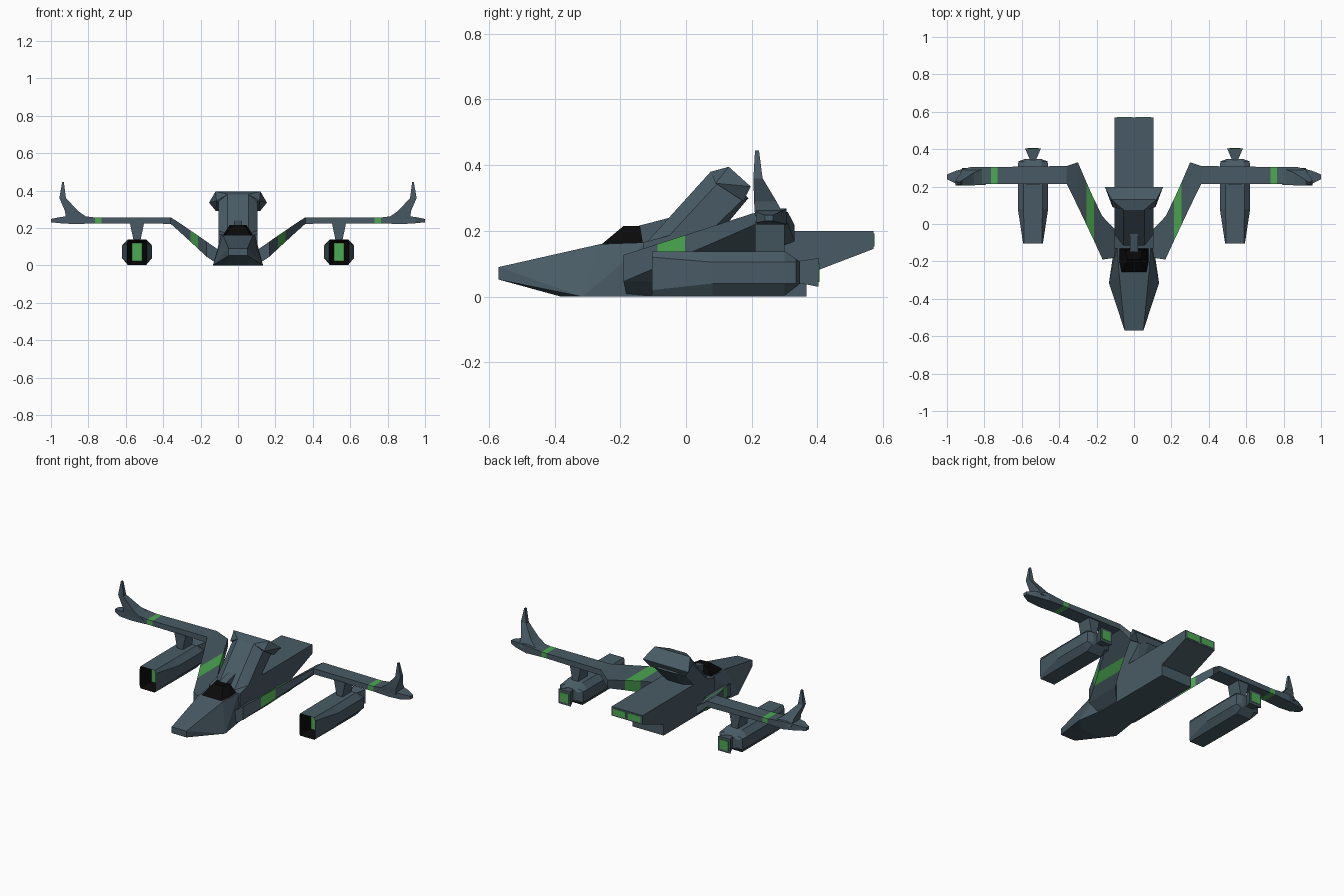
import bpy, bmesh

if "Cube" in bpy.data.objects:
    bpy.data.objects.remove(bpy.data.objects["Cube"])


def material(name, rgb):
    m = bpy.data.materials.new(name)
    m.diffuse_color = (*rgb, 1)
    m.use_nodes = True
    m.node_tree.nodes["Principled BSDF"].inputs["Base Color"].default_value = m.diffuse_color
    return m


SLATE = material("slate hull", (0.066, 0.105, 0.13))
GREEN = material("green glow", (0.072, 0.40, 0.085))
BLACK = material("black glass", (0.003, 0.003, 0.003))


def finish(name, bm, mats, mirror=False):
    bmesh.ops.recalc_face_normals(bm, faces=bm.faces)
    me = bpy.data.meshes.new(name)
    bm.to_mesh(me)
    bm.free()
    for m in mats:
        me.materials.append(m)
    ob = bpy.data.objects.new(name, me)
    bpy.context.collection.objects.link(ob)
    if mirror:
        mod = ob.modifiers.new("mirror", 'MIRROR')
        mod.use_mirror_merge = False
    return ob


def hull(name, pts, mat=SLATE):
    """Convex part, symmetric about x = 0."""
    bm = bmesh.new()
    for x, y, z in pts:
        for s in (1, -1):
            bm.verts.new((s * x, y, z))
    bmesh.ops.convex_hull(bm, input=bm.verts)
    bmesh.ops.dissolve_limit(bm, angle_limit=0.01, verts=bm.verts, edges=bm.edges)
    return finish(name, bm, [mat])


def loft(name, rings, mats=(SLATE,), bands={}, caps=(0, 0), mirror=True):
    """Skin a list of rings; bands maps segment index to material index."""
    bm = bmesh.new()
    vs = [[bm.verts.new(p) for p in r] for r in rings]
    n = len(vs[0])
    for i, (a, b) in enumerate(zip(vs, vs[1:])):
        for j in range(n):
            k = (j + 1) % n
            bm.faces.new((a[j], a[k], b[k], b[j])).material_index = bands.get(i, 0)
    for ring, c in ((vs[0], caps[0]), (vs[-1], caps[1])):
        bm.faces.new(ring).material_index = c
    return finish(name, bm, mats, mirror)


def rect_x(x, y0, y1, z0, z1):
    return [(x, y0, z0), (x, y1, z0), (x, y1, z1), (x, y0, z1)]


def rect_y(y, w, z0, z1, cx=0):
    return [(cx - w, y, z0), (cx + w, y, z0), (cx + w, y, z1), (cx - w, y, z1)]


def rect_z(z, x0, x1, y0, y1):
    return [(x0, y0, z), (x1, y0, z), (x1, y1, z), (x0, y1, z)]


# Nose and cockpit section
hull("nose", [(.05, -.57, .09), (.05, -.57, .052), (.06, -.38, 0), (.134, -.315, 0),
              (.08, -.26, .16), (.105, -.12, 0), (.09, -.12, .165)])
hull("canopy", [(.07, -.262, .155), (.085, -.215, .15), (.085, -.13, .155),
                (.033, -.19, .215), (.045, -.14, .215)], BLACK)
hull("spine", [(.022, -.15, .16), (.022, -.15, .214), (.022, -.05, .24), (.022, 0, .16)])

# Rear fuselage: side profile with stepped tail
profile = [(-.13, 0), (-.13, .165), (0, .2), (.57, .2), (.57, .145), (.366, .067), (.366, 0)]
loft("rear_fuselage", [[(x, y, z) for y, z in profile] for x in (-.105, .105)], mirror=False)
loft("tail_exhaust", [rect_y(y, .042, .153, .192, .05) for y in (.565, .573)], (GREEN,))

# Slanted tower and its flared cap
hull("tower", [(.055, -.12, .165), (.105, -.07, .165), (.105, .04, .165), (.05, .09, .18),
               (.055, .075, .38), (.105, .115, .365), (.105, .172, .295), (.05, .19, .30)])
hull("tower_cap", [(.055, .075, .38), (.115, .09, .345), (.12, .13, .395), (.155, .197, .335),
                   (.118, .175, .29), (.05, .19, .33)])

# Wings: rising root, level outer panel, tapered tip; green bands by segment
stations = [(.10, -.18, -.03, 0, .08), (.168, -.19, .04, .046, .127),
            (.215, -.087, .135, .09, .16), (.255, -.003, .225, .127, .187),
            (.30, .093, .33, .168, .218), (.36, .215, .31, .222, .257),
            (.73, .215, .305, .225, .256), (.765, .215, .305, .225, .256),
            (.87, .215, .305, .22, .268), (.95, .215, .285, .225, .258),
            (1.0, .24, .265, .23, .248)]
loft("wing", [rect_x(*s) for s in stations], (SLATE, GREEN), {2: 1, 6: 1})
loft("winglet", [rect_z(.245, .79, .92, .21, .30), rect_z(.29, .855, .925, .207, .275),
                 rect_z(.36, .92, .955, .205, .233), rect_z(.445, .931, .94, .21, .222)])

# Engine pods under the wings
CX = .54
loft("engine_pylon", [rect_z(.13, CX - .018, CX + .018, .21, .30),
                      rect_z(.228, CX - .038, CX + .038, .21, .30)])


def octagon(y, w, wi, z0, z1, zi0, zi1):
    half = [(wi, z0), (w, zi0), (w, zi1), (wi, z1)]
    return [(CX + x, y, z) for x, z in half] + [(CX - x, y, z) for x, z in half[::-1]]


# The first ring is the recessed green intake wall, the second the front rim
loft("engine_pod", [octagon(-.03, .026, .025, .022, .12, .024, .118),
                    octagon(-.103, .053, .048, .003, .138, .02, .12),
                    octagon(.08, .081, .05, .003, .138, .04, .105),
                    octagon(.30, .081, .05, .003, .138, .04, .105),
                    octagon(.335, .078, .045, .03, .115, .04, .105),
                    octagon(.347, .045, .03, .04, .105, .05, .095)],
     (SLATE, GREEN, BLACK), {0: 2}, (1, 0))
loft("engine_nozzle", [rect_y(.34, .015, .042, .108, CX), rect_y(.403, .042, .03, .117, CX)])
loft("nozzle_glow", [rect_y(y, .03, .045, .102, CX) for y in (.40, .406)], (GREEN,))
